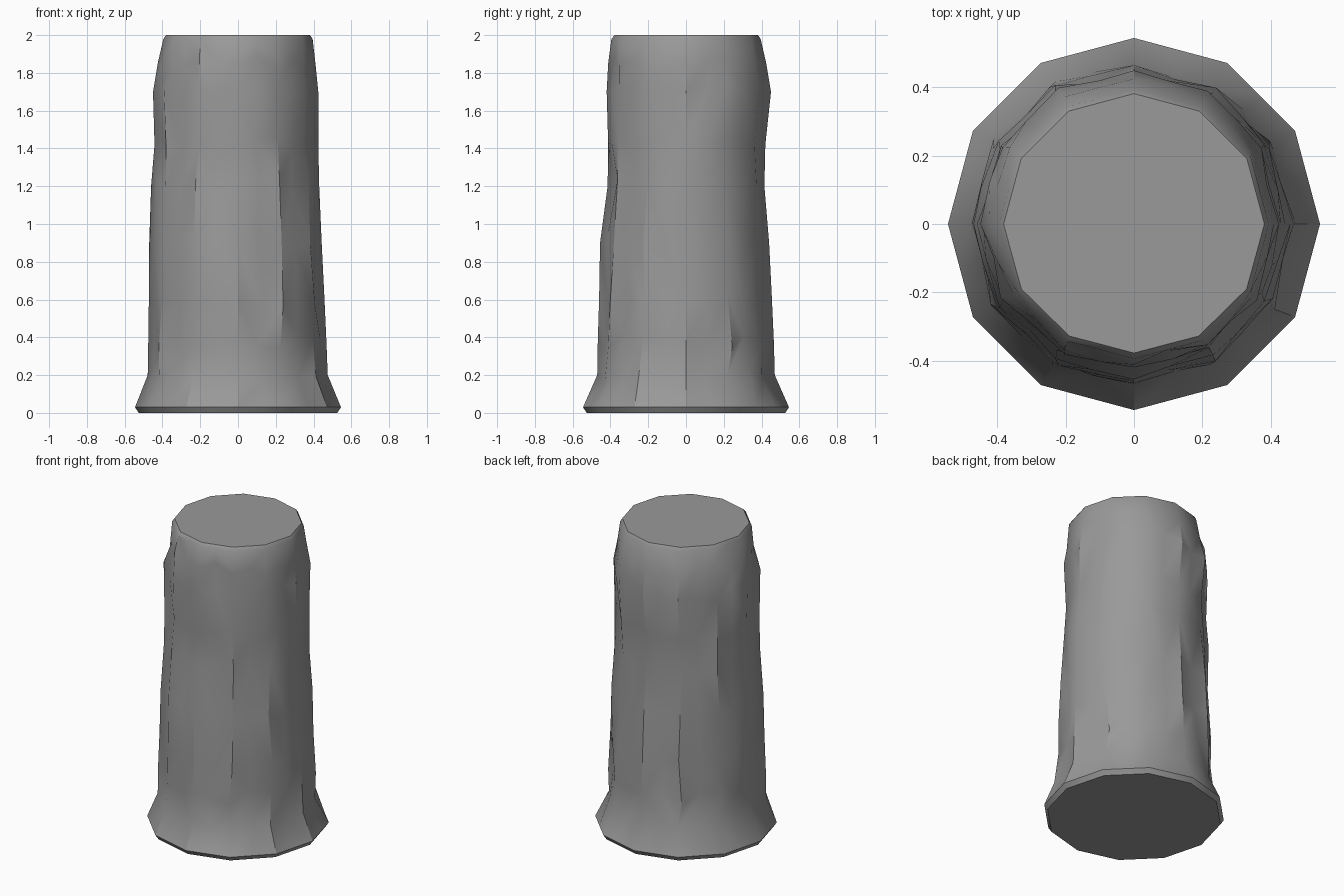
import bpy, bmesh, math, random

random.seed(4)
cube = bpy.data.objects.get("Cube")
if cube:
    bpy.data.objects.remove(cube, do_unlink=True)

# Single stone grey
stone = bpy.data.materials.new("stone_grey")
stone.use_nodes = True
grey = (0.32, 0.32, 0.32, 1)
stone.diffuse_color = grey
stone.node_tree.nodes["Principled BSDF"].inputs["Base Color"].default_value = grey

SIDES = 24
# height, then radius toward left (+x), back, right (-x), front
RINGS = [
    (0.00, .525, .525, .525, .525),
    (0.03, .545, .545, .545, .545),
    (0.20, .475, .470, .478, .470),
    (0.38, .468, .465, .475, .467),
    (0.60, .458, .455, .472, .460),
    (0.90, .443, .440, .470, .455),
    (1.20, .430, .415, .460, .415),
    (1.42, .425, .420, .442, .412),
    (1.70, .425, .450, .450, .420),
    (1.85, .410, .425, .425, .412),
    (1.98, .395, .395, .395, .395),
    (2.00, .382, .382, .382, .378),
]


def radius_at(ring, i):
    """Blend the four directional radii; odd columns lie on the chord."""
    t = i / SIDES * 4
    k, f = int(t), t - int(t)
    f = f * f * (3 - 2 * f)
    r = ring[1 + k] * (1 - f) + ring[1 + (k + 1) % 4] * f
    return r * math.cos(2 * math.pi / SIDES) if i % 2 else r


# Weathered trunk: clean rims, dented rings between them
bm = bmesh.new()
loops = []
for n, ring in enumerate(RINGS):
    worn = 2 <= n <= len(RINGS) - 3
    loop = []
    for i in range(SIDES):
        a = 2 * math.pi * i / SIDES
        r, z = radius_at(ring, i), ring[0]
        if worn and i % 6:
            r += random.uniform(-.013, .009)
            a += random.uniform(-.035, .035)
            z += random.uniform(-.04, .04)
        loop.append(bm.verts.new((r * math.cos(a), r * math.sin(a), z)))
    loops.append(loop)

for n, (low, high) in enumerate(zip(loops, loops[1:])):
    for i in range(SIDES):
        j = (i + 1) % SIDES
        quad = [low[i], low[j], high[j], high[i]]
        if n in (0, len(loops) - 2):
            bm.faces.new(quad)
        else:
            s = random.randrange(2)
            q = quad[s:] + quad[:s]
            bm.faces.new(q[:3])
            bm.faces.new([q[0], q[2], q[3]])

# Flat top and underside
bm.faces.new(loops[-1])
bm.faces.new(loops[0][::-1])
bm.normal_update()

mesh = bpy.data.meshes.new("stone_post")
bm.to_mesh(mesh)
bm.free()
mesh.materials.append(stone)
post = bpy.data.objects.new("stone_post", mesh)
bpy.context.collection.objects.link(post)

# Smooth sides with crisp rims
bpy.context.view_layer.objects.active = post
post.select_set(True)
bpy.ops.object.shade_smooth_by_angle(angle=math.radians(32))
